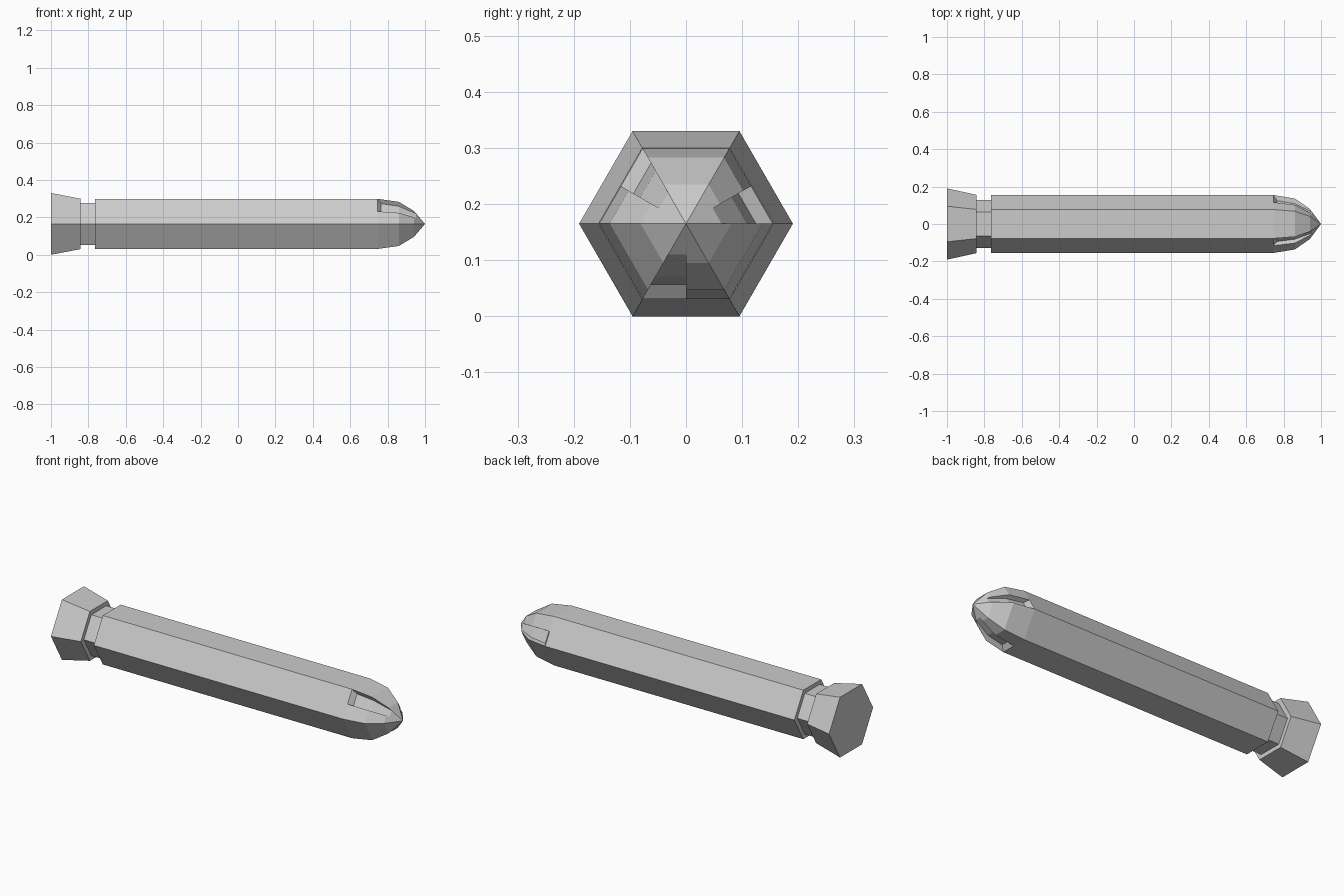
import bpy, bmesh
from math import cos, sin, radians

if "Cube" in bpy.data.objects:
    bpy.data.objects.remove(bpy.data.objects["Cube"])

CENTRE_Z = 0.165
C30 = cos(radians(30))

# Side profile as (x, distance from axis to a flat): flared base, neck groove, shaft, nose
base = [(-1.0, 0.0), (-1.0, 0.165), (-0.843, 0.135), (-0.843, 0.112),
        (-0.765, 0.112), (-0.765, 0.134)]
nose = [(0.745, 0.134), (0.86, 0.118), (0.94, 0.07), (0.953, 0.055)]
tip = [(1.0, 0.0)]
# Recessed floor that replaces the nose surface on the notched half-faces
notch = [nose[0], (0.765, 0.108), (0.86, 0.094), nose[-1]]


def place(bm, point, angle):
    """Put a profile point on a hexagon corner (multiple of 60) or mid-flat."""
    x, flat = point
    r = flat / C30 if angle % 60 == 0 else flat
    a = radians(angle)
    return bm.verts.new((x, r * cos(a), CENTRE_Z + r * sin(a)))


def strip(bm, profile, a0, a1):
    """Skin one half-face between two angles."""
    for p, q in zip(profile, profile[1:]):
        ring = [(p, a0), (q, a0), (q, a1), (p, a1)]
        if p[1] == 0:
            ring.pop()
        if q[1] == 0:
            ring.pop(2)
        bm.faces.new([place(bm, pt, a) for pt, a in ring])


bm = bmesh.new()
for a0 in range(0, 360, 30):
    a1 = a0 + 30
    notched = a0 % 120 == 0
    strip(bm, base + (notch if notched else nose) + tip, a0, a1)
    if notched:
        # Radial side walls of the notch
        for a in (a0, a1):
            outline = nose + notch[-2:0:-1]
            bm.faces.new([place(bm, p, a) for p in outline])

bmesh.ops.remove_doubles(bm, verts=bm.verts, dist=1e-5)
bmesh.ops.recalc_face_normals(bm, faces=bm.faces)
bmesh.ops.dissolve_limit(bm, angle_limit=radians(0.5),
                         verts=bm.verts, edges=bm.edges)

mesh = bpy.data.meshes.new("hex_shaft")
bm.to_mesh(mesh)
bm.free()
shaft = bpy.data.objects.new("hex_shaft", mesh)
bpy.context.collection.objects.link(shaft)
